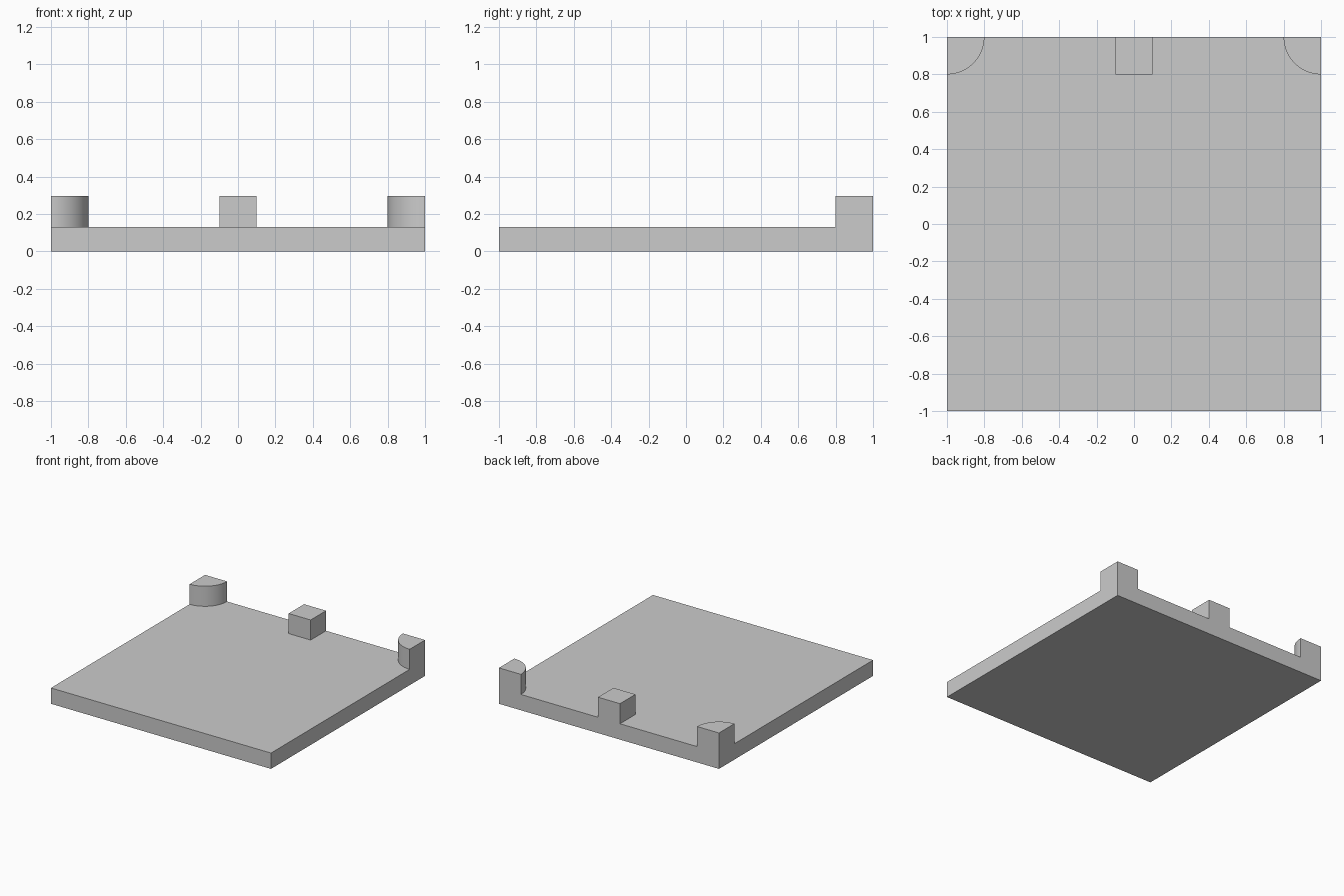
import bpy, bmesh
from math import cos, sin, pi

if "Cube" in bpy.data.objects:
    bpy.data.objects.remove(bpy.data.objects["Cube"])

PLATE_TOP, PEG_TOP, PEG = 0.13, 0.295, 0.2


def prism(name, outline, z0, z1):
    """Extrude a flat outline from z0 up to z1."""
    bm = bmesh.new()
    face = bm.faces.new([bm.verts.new((x, y, z0)) for x, y in outline])
    top = bmesh.ops.extrude_face_region(bm, geom=[face], use_keep_orig=True)
    verts = [v for v in top["geom"] if isinstance(v, bmesh.types.BMVert)]
    bmesh.ops.translate(bm, verts=verts, vec=(0, 0, z1 - z0))
    bmesh.ops.recalc_face_normals(bm, faces=bm.faces)
    mesh = bpy.data.meshes.new(name)
    bm.to_mesh(mesh)
    bm.free()
    obj = bpy.data.objects.new(name, mesh)
    bpy.context.collection.objects.link(obj)
    return obj


def rect(x0, x1, y0, y1):
    return [(x0, y0), (x1, y0), (x1, y1), (x0, y1)]


# Square base plate
prism("base_plate", rect(-1, 1, -1, 1), 0, PLATE_TOP)

# Square block in the middle of the back edge
prism("middle_block", rect(-PEG / 2, PEG / 2, 1 - PEG, 1), PLATE_TOP, PEG_TOP)

# Quarter-round pegs in both back corners
steps = 24
arc = [(1 + PEG * cos(pi + i / steps * pi / 2), 1 + PEG * sin(pi + i / steps * pi / 2))
       for i in range(steps + 1)]
pegs = prism("corner_pegs", [(1, 1)] + arc, PLATE_TOP, PEG_TOP)
bpy.context.view_layer.objects.active = pegs
pegs.select_set(True)
bpy.ops.object.shade_smooth_by_angle()
pegs.modifiers.new("mirror_left", "MIRROR")
